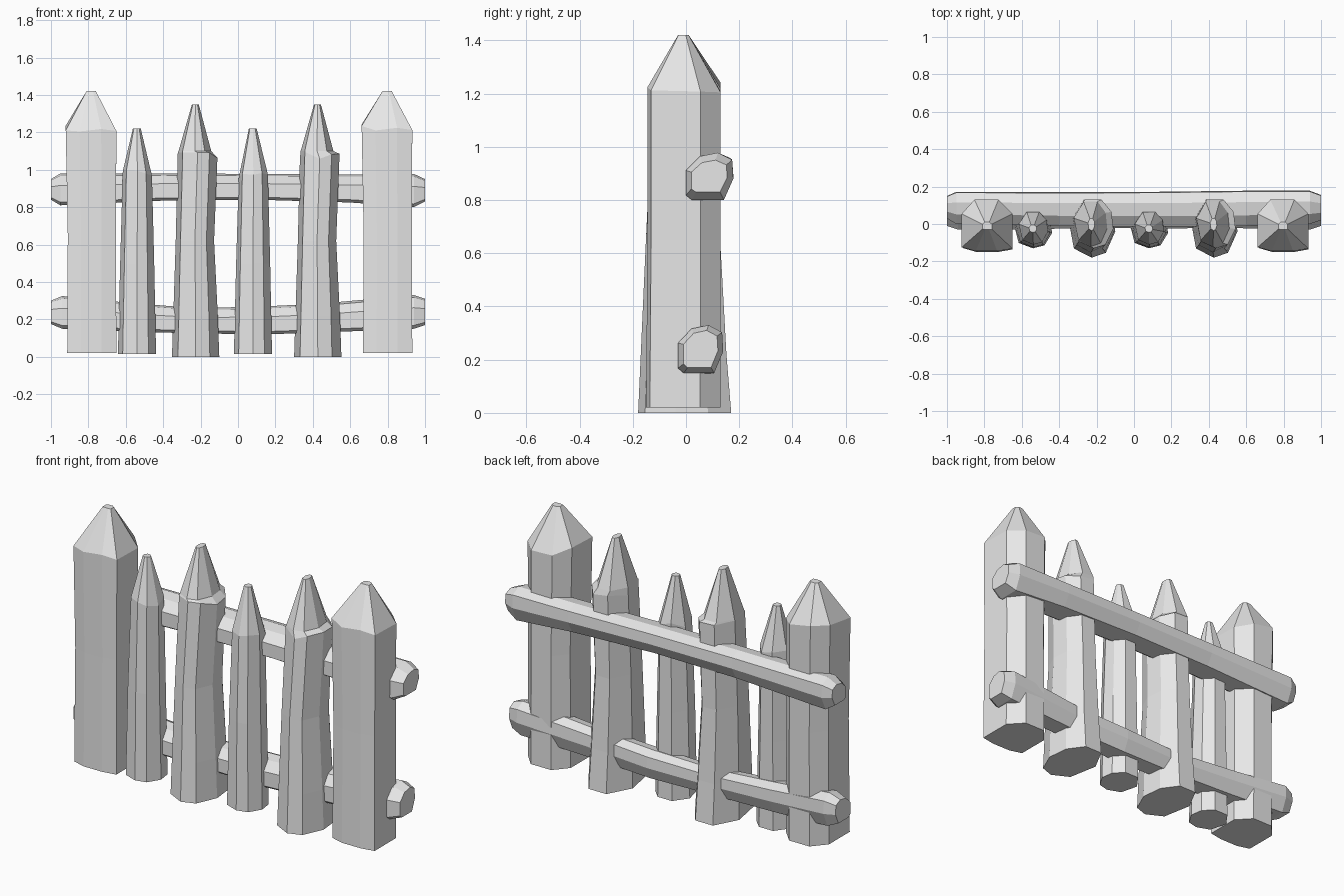
import bpy
import bmesh
import random

random.seed(4)
cube = bpy.data.objects.get("Cube")
if cube:
    bpy.data.objects.remove(cube, do_unlink=True)

grey = bpy.data.materials.new("pale_grey")
grey.use_nodes = True
grey.diffuse_color = (0.8, 0.8, 0.8, 1)
grey.node_tree.nodes["Principled BSDF"].inputs["Base Color"].default_value = (0.8, 0.8, 0.8, 1)

# Cross-sections, scaled to a -1..1 box
POST = [(-1, -.85), (-.45, -1), (.4, -1), (1, -.9), (1, .45), (.45, 1), (-.5, 1), (-1, .45)]
PICKET = [(-.75, -.72), (0, -1), (.6, -.85), (1, -.2), (.9, .5), (.4, 1), (-.45, 1), (-1, .25)]
RAIL = [(-1, -.8), (-1, .25), (-.4, .85), (.35, 1), (.95, .7), (1, -.1), (.6, -1), (-.75, -1)]


def loft(name, section, levels, place, rough=()):
    """Skin a section through boxes (along, a0, a1, b0, b1); levels in rough are uneven."""
    bm = bmesh.new()
    rings = []
    for i, (t, a0, a1, b0, b1) in enumerate(levels):
        ring = []
        for u, v in section:
            a = (a0 + a1) / 2 + u * (a1 - a0) / 2
            b = (b0 + b1) / 2 + v * (b1 - b0) / 2
            shift = random.uniform(-.025, .02) if i in rough else 0
            ring.append(bm.verts.new(place(t + shift, a, b)))
        rings.append(ring)
    n = len(section)
    for low, high in zip(rings, rings[1:]):
        for k in range(n):
            m = (k + 1) % n
            bm.faces.new((low[k], low[m], high[m], high[k]))
    bm.faces.new(rings[0][::-1])
    bm.faces.new(rings[-1])
    bmesh.ops.recalc_face_normals(bm, faces=bm.faces[:])
    mesh = bpy.data.meshes.new(name)
    bm.to_mesh(mesh)
    bm.free()
    mesh.materials.append(grey)
    obj = bpy.data.objects.new(name, mesh)
    bpy.context.collection.objects.link(obj)
    return obj


def upright(name, section, x, levels, rough):
    loft(name, section, levels, lambda t, a, b: (x + a, b, t), rough)


# Thick end posts with blunt points
for name, x in (("right_post", -.785), ("left_post", .797)):
    upright(name, POST, x, [
        (.02, -.128, .135, -.15, .13),
        (.65, -.125, .132, -.145, .13),
        (1.225, -.136, .135, -.145, .13),
        (1.42, -.025, .025, -.03, .01)], rough={2})

# Tall pickets, flared at the foot, with a small ledge under the point
for name, x in (("right_tall_picket", -.228), ("left_tall_picket", .425)):
    upright(name, PICKET, x, [
        (0, -.125, .128, -.18, .17),
        (.22, -.118, .12, -.17, .152),
        (.62, -.105, .1, -.152, .13),
        (1.08, -.094, .118, -.13, .13),
        (1.1, -.09, .085, -.12, .12),
        (1.35, -.018, .018, -.035, .03)], rough={3})

# Short narrow pickets
for name, x in (("right_short_picket", -.54), ("left_short_picket", .08)):
    upright(name, PICKET, x, [
        (.015, -.102, .102, -.13, .075),
        (.5, -.09, .092, -.125, .07),
        (.98, -.076, .08, -.11, .065),
        (1.22, -.022, .02, -.045, -.005)], rough={2})


def rail(name, levels):
    loft(name, RAIL, levels, lambda t, a, b: (t, a, b))


# Rails, with worn ends and slightly uneven thickness
rail("upper_rail", [
    (-1, .03, .15, .84, .95),
    (-.95, 0, .172, .81, .98),
    (-.4, -.01, .17, .835, .98),
    (.1, -.015, .172, .84, .978),
    (.6, -.01, .178, .825, .975),
    (.94, 0, .178, .8, .978),
    (1, .02, .155, .83, .95)])
rail("lower_rail", [
    (-1, -.01, .12, .175, .3),
    (-.94, -.03, .14, .15, .325),
    (-.6, -.03, .13, .135, .29),
    (-.22, -.02, .12, .125, .26),
    (.15, -.025, .13, .12, .27),
    (.45, -.02, .12, .13, .285),
    (.94, -.03, .14, .15, .33),
    (1, -.01, .12, .17, .31)])
